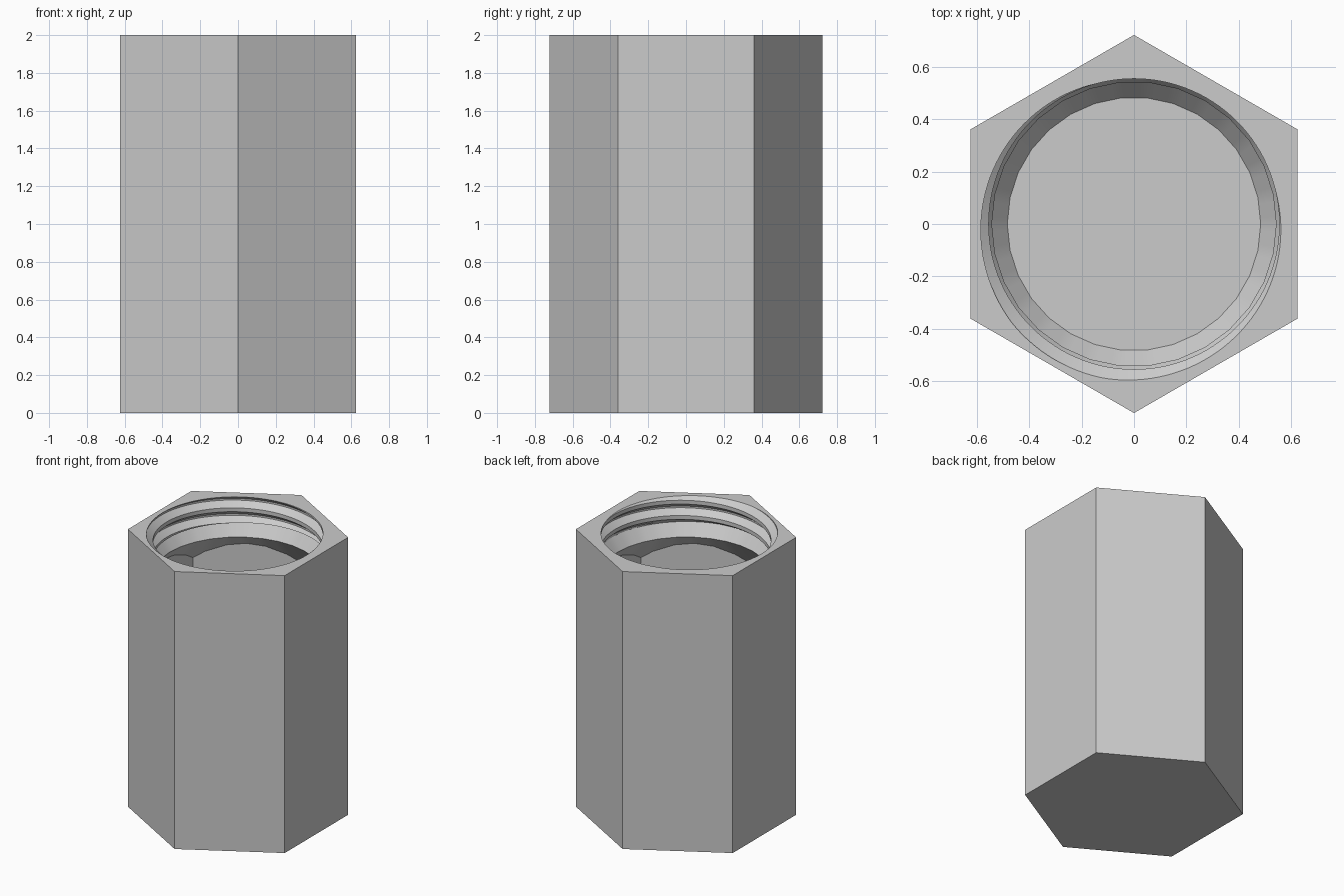
import bpy, bmesh, math

default = bpy.data.objects.get("Cube")
if default:
    bpy.data.objects.remove(default, do_unlink=True)

N = 120                        # columns around the axis
HEX_R, CAVITY_R = 0.722, 0.697
FLOOR_Z, FLOOR_R = 0.05, 0.484
NECK_Z, NECK_R = 1.72, 0.543
THREAD_Z, TOP = 1.815, 2.0
LAND_R, GROOVE_R, PITCH = 0.555, 0.6, 0.11
SLOPE = 1.2
THREAD_START = TOP - PITCH * 1.29
# thread profile over one pitch: (phase, radius)
PROFILE = [(0, LAND_R), (0.25, LAND_R), (0.57, GROOVE_R), (0.68, GROOVE_R), (1, LAND_R)]


def angle(j):
    return math.tau * j / N


def polygon(j, sides):
    """Radius factor of a regular polygon whose sides start at a corner."""
    step = N // sides
    offset = (j - N // 12) % step if sides == 6 else j % step
    return math.cos(math.pi / sides) / math.cos(angle(offset) - math.pi / sides)


def thread_radius(z, j):
    phase = ((z - THREAD_START) / PITCH - j / N) % 1
    for (p0, r0), (p1, r1) in zip(PROFILE, PROFILE[1:]):
        if phase <= p1:
            return r0 + (r1 - r0) * (phase - p0) / (p1 - p0)


def facet_ring(radius, z):
    return [(radius * polygon(j, 30), z) for j in range(N + 1)]


def hex_ring(radius, z):
    return [(radius * polygon(j, 6), z) for j in range(N + 1)]


def cone_meets_hex(radius, z, slope):
    """Curve where a faceted cone runs into the hexagonal cavity wall."""
    ring = []
    for j in range(N + 1):
        r = CAVITY_R * polygon(j, 6)
        ring.append((r, z + slope * (r / polygon(j, 30) - radius)))
    return ring


def thread_ring(turn, phase):
    ring = []
    for j in range(N + 1):
        z = THREAD_START + PITCH * (turn + phase + j / N)
        z = min(max(z, THREAD_Z), TOP)
        ring.append((thread_radius(z, j), z))
    return ring


# Cavity from the floor up to the neck
rings = [
    facet_ring(FLOOR_R, FLOOR_Z),
    cone_meets_hex(FLOOR_R, FLOOR_Z, SLOPE),
    cone_meets_hex(NECK_R, NECK_Z, -SLOPE),
    facet_ring(NECK_R, NECK_Z),
    [(GROOVE_R, THREAD_Z - 0.01)] * (N + 1),
]
# Helical thread, cut off flat at both ends
for turn in range(-4, 3):
    rings += [thread_ring(turn, phase) for phase, _ in PROFILE[:-1]]
# Outer hexagonal shell
rings += [hex_ring(HEX_R, TOP), hex_ring(HEX_R, 0)]

bm = bmesh.new()
grid = [[bm.verts.new((r * math.cos(angle(j)), r * math.sin(angle(j)), z))
         for j, (r, z) in enumerate(ring)] for ring in rings]
for low, high in zip(grid, grid[1:]):
    for j in range(N):
        bm.faces.new((low[j], low[j + 1], high[j + 1], high[j]))
# Cavity floor and underside
bm.faces.new(grid[0][:-1])
bm.faces.new(grid[-1][:-1])
bmesh.ops.remove_doubles(bm, verts=bm.verts, dist=0.00002)
bmesh.ops.recalc_face_normals(bm, faces=bm.faces)

mesh = bpy.data.meshes.new("hex_container")
bm.to_mesh(mesh)
bm.free()
container = bpy.data.objects.new("hex_container", mesh)
bpy.context.collection.objects.link(container)

# Plain grey material
grey = bpy.data.materials.new("light_grey")
grey.use_nodes = True
colour = (0.6, 0.6, 0.6, 1)
grey.diffuse_color = colour
grey.node_tree.nodes["Principled BSDF"].inputs["Base Color"].default_value = colour
mesh.materials.append(grey)

bpy.ops.object.select_all(action="DESELECT")
container.select_set(True)
bpy.context.view_layer.objects.active = container
bpy.ops.object.shade_smooth_by_angle(angle=math.radians(25))
